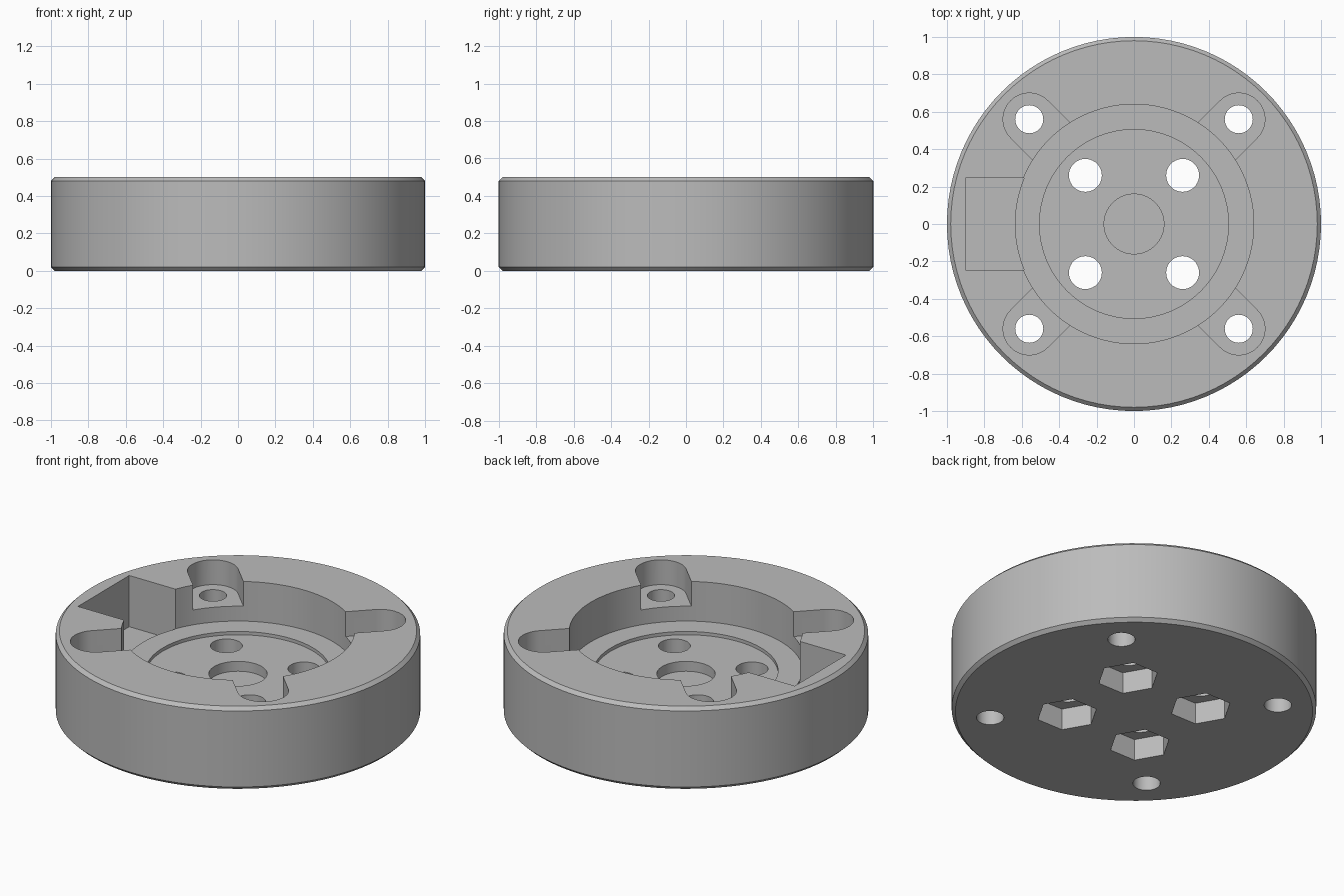
import bpy, bmesh
from math import pi, sin, cos, radians, sqrt, asin
from mathutils import Vector

cube = bpy.data.objects.get("Cube")
if cube:
    bpy.data.objects.remove(cube, do_unlink=True)

SEGMENTS = 96

# Single matte grey
grey = bpy.data.materials.new("light_grey")
grey.use_nodes = True
colour = (0.5, 0.5, 0.5, 1)
grey.diffuse_color = colour
grey.node_tree.nodes["Principled BSDF"].inputs["Base Color"].default_value = colour


def make_object(name, bm):
    bmesh.ops.recalc_face_normals(bm, faces=bm.faces)
    mesh = bpy.data.meshes.new(name)
    bm.to_mesh(mesh)
    bm.free()
    mesh.materials.append(grey)
    obj = bpy.data.objects.new(name, mesh)
    bpy.context.collection.objects.link(obj)
    return obj


def lathe(name, profile):
    bm = bmesh.new()
    verts = [bm.verts.new((r, 0, z)) for r, z in profile]
    edges = [bm.edges.new(pair) for pair in zip(verts, verts[1:])]
    bmesh.ops.spin(bm, geom=verts + edges, axis=(0, 0, 1), cent=(0, 0, 0),
                   angle=2 * pi, steps=SEGMENTS)
    bmesh.ops.remove_doubles(bm, verts=bm.verts, dist=1e-4)
    return make_object(name, bm)


def prism(name, outline, bottom, top):
    bm = bmesh.new()
    face = bm.faces.new([bm.verts.new((x, y, bottom)) for x, y in outline])
    grown = bmesh.ops.extrude_face_region(bm, geom=[face])["geom"]
    moved = [v for v in grown if isinstance(v, bmesh.types.BMVert)]
    bmesh.ops.translate(bm, verts=moved, vec=(0, 0, top - bottom))
    return make_object(name, bm)


def arc(cx, cy, radius, start, end, steps):
    return [(cx + radius * cos(start + (end - start) * i / steps),
             cy + radius * sin(start + (end - start) * i / steps))
            for i in range(steps + 1)]


def circle(cx, cy, radius, sides):
    return arc(cx, cy, radius, 0, 2 * pi, sides)[:-1]


# Chamfered round body with stepped central recess
body = lathe("round_housing", [
    (0, 0), (0.98, 0), (1, 0.02), (1, 0.48), (0.98, 0.5), (0.64, 0.5),
    (0.64, 0.26), (0.505, 0.26), (0.505, 0.24), (0.16, 0.24),
    (0.16, 0.18), (0, 0.18)])

cutters = []

# Side pocket, ending along the recess wall
half, reach = 0.245, 0.637
swing = asin(half / reach)
pocket = [(-0.9, half), (-0.9, -half)] + arc(0, 0, reach, pi + swing, pi - swing, 16)
cutters.append(prism("pocket_cutter", pocket, 0.19, 0.6))

for k in range(4):
    angle = radians(45 + 90 * k)
    out = Vector((cos(angle), sin(angle)))
    side = Vector((-out.y, out.x))

    # Open-ended mounting slot with a screw hole
    centre = out * 0.56 * sqrt(2)
    slot = arc(centre.x, centre.y, 0.14, angle - pi / 2, angle + pi / 2, 24)
    slot += [tuple(out * 0.5 + side * 0.14), tuple(out * 0.5 - side * 0.14)]
    cutters.append(prism("slot_cutter", slot, 0.35, 0.6))
    cutters.append(prism("screw_hole_cutter",
                         circle(centre.x, centre.y, 0.075, 40), -0.1, 0.4))

    # Inner bolt hole with hexagonal nut pocket underneath
    bolt = out * 0.26 * sqrt(2)
    cutters.append(prism("bolt_hole_cutter",
                         circle(bolt.x, bolt.y, 0.088, 40), -0.1, 0.3))
    cutters.append(prism("nut_cutter", circle(bolt.x, bolt.y, 0.17, 6), -0.1, 0.13))

bpy.context.view_layer.objects.active = body
for cutter in cutters:
    cutter.hide_render = True
    mod = body.modifiers.new("cut", "BOOLEAN")
    mod.operation = "DIFFERENCE"
    mod.solver = "EXACT"
    mod.object = cutter
    bpy.ops.object.modifier_apply(modifier=mod.name)
    bpy.data.objects.remove(cutter, do_unlink=True)

# Smooth round walls, crisp edges
for obj in bpy.context.selected_objects:
    obj.select_set(False)
body.select_set(True)
bpy.ops.object.shade_smooth_by_angle(angle=radians(30))
